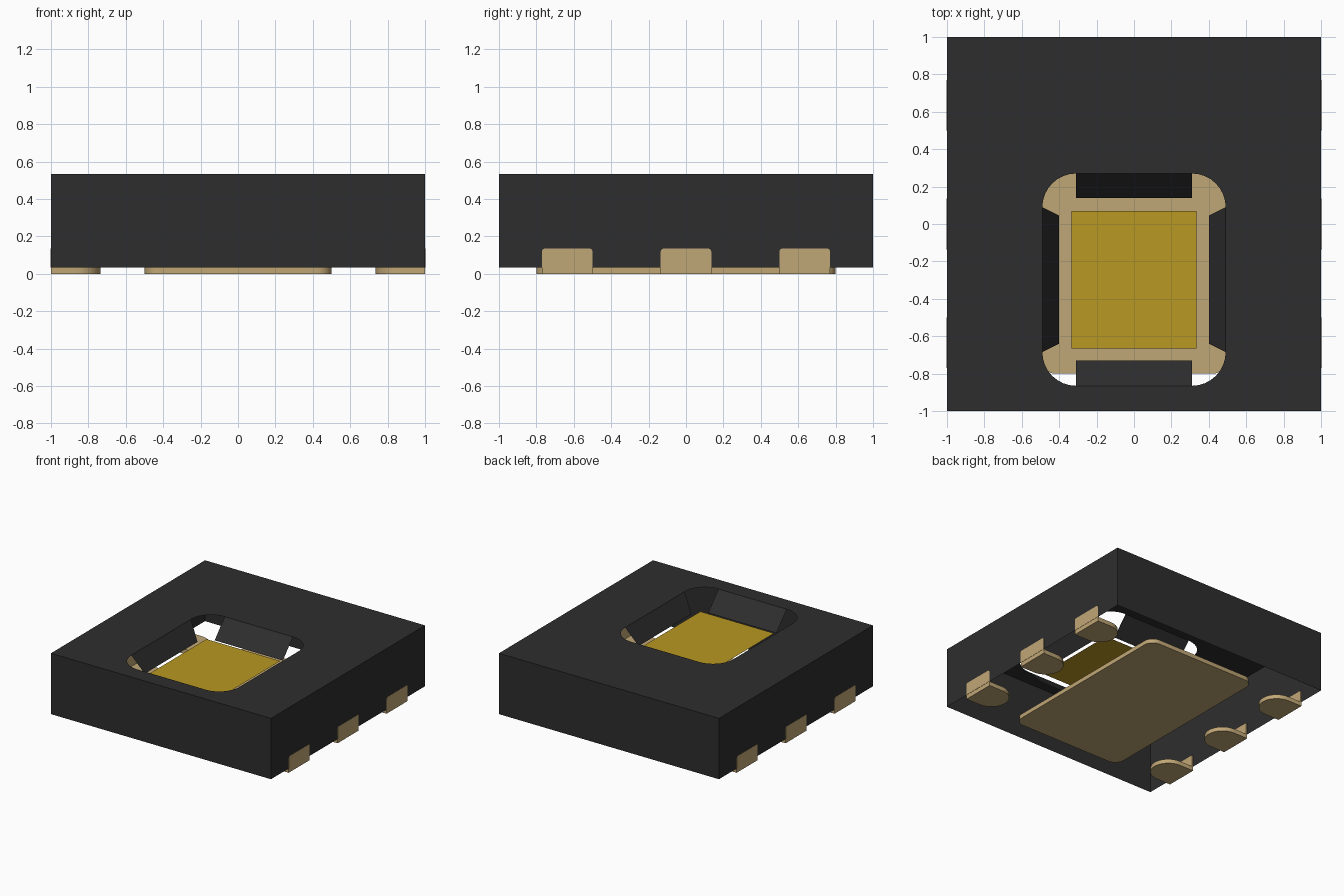
import bpy, bmesh
from math import cos, sin, pi

if "Cube" in bpy.data.objects:
    bpy.data.objects.remove(bpy.data.objects["Cube"])


def material(name, rgb):
    m = bpy.data.materials.new(name)
    m.use_nodes = True
    m.diffuse_color = (*rgb, 1)
    m.node_tree.nodes["Principled BSDF"].inputs["Base Color"].default_value = (*rgb, 1)
    return m


BLACK = material("black plastic", (0.027, 0.027, 0.027))
TAN = material("tan metal", (0.53, 0.385, 0.18))
GOLD = material("gold", (0.48, 0.315, 0.016))

BASE, TOP = 0.035, 0.535      # underside and upper face of the housing
FLAP_Z, DIE_Z = 0.39, 0.42


def finish(name, bm, mat, smooth=False):
    mesh = bpy.data.meshes.new(name)
    bm.to_mesh(mesh)
    bm.free()
    ob = bpy.data.objects.new(name, mesh)
    bpy.context.collection.objects.link(ob)
    mesh.materials.append(mat)
    if smooth:
        bpy.ops.object.select_all(action='DESELECT')
        ob.select_set(True)
        bpy.context.view_layer.objects.active = ob
        bpy.ops.object.shade_smooth_by_angle()
    return ob


def rounded(x0, x1, y0, y1, radii, steps=8):
    """Rectangle outline; radii start at the +x +y corner, anticlockwise."""
    corners = [(x1, y1, -1, -1), (x0, y1, 1, -1), (x0, y0, 1, 1), (x1, y0, -1, 1)]
    pts = []
    for i, ((x, y, sx, sy), r) in enumerate(zip(corners, radii)):
        if r == 0:
            pts.append((x, y))
            continue
        for k in range(steps + 1):
            a = pi / 2 * (i + k / steps)
            pts.append((x + sx * r + r * cos(a), y + sy * r + r * sin(a)))
    return pts


def slab(name, points, offset, mat):
    """Extrude a closed outline of 3D points by an offset."""
    bm = bmesh.new()
    face = bm.faces.new([bm.verts.new(p) for p in points])
    out = bmesh.ops.extrude_face_region(bm, geom=[face], use_keep_orig=True)
    bmesh.ops.translate(bm, vec=offset,
                        verts=[g for g in out["geom"] if isinstance(g, bmesh.types.BMVert)])
    bmesh.ops.remove_doubles(bm, verts=bm.verts, dist=1e-5)
    bmesh.ops.recalc_face_normals(bm, faces=bm.faces)
    return finish(name, bm, mat, True)


def loop(bm, points):
    vs = [bm.verts.new(p) for p in points]
    return vs, [bm.edges.new((vs[i - 1], vs[i])) for i in range(len(vs))]


# Housing: thin shell, open below, with a rounded window in the top
bm = bmesh.new()
square = rounded(-1, 1, -1, 1, [0] * 4)
outer, outer_edges = loop(bm, [(x, y, TOP) for x, y in square])
window = rounded(-0.49, 0.49, -0.865, 0.27, [0.18] * 4)
_, inner_edges = loop(bm, [(x, y, TOP) for x, y in window])
bmesh.ops.triangle_fill(bm, edges=outer_edges + inner_edges,
                        use_beauty=True, normal=(0, 0, 1))
low = [bm.verts.new((x, y, BASE)) for x, y in square]
for i in range(4):
    bm.faces.new((outer[i - 1], low[i - 1], low[i], outer[i]))
finish("housing", bm, BLACK)


# Sloping flaps around the window
def flap(name, points):
    bm = bmesh.new()
    f = bm.faces.new([bm.verts.new(p) for p in points])
    f.normal_update()
    if f.normal.z < 0:
        f.normal_flip()
    finish(name, bm, BLACK)


for side, s in (("left", 1), ("right", -1)):
    flap(side + "_flap", [(s * 0.49, 0.09, TOP), (s * 0.4, 0.045, FLAP_Z),
                          (s * 0.4, -0.64, FLAP_Z), (s * 0.49, -0.685, TOP)])
for side, y_top, y_low in (("back", 0.27, 0.14), ("front", -0.865, -0.73)):
    flap(side + "_flap", [(-0.31, y_top, TOP), (0.31, y_top, TOP),
                          (0.31, y_low, FLAP_Z), (-0.31, y_low, FLAP_Z)])

# Gold plate inside the window
bm = bmesh.new()
bm.faces.new([bm.verts.new((x, y, DIE_Z))
              for x, y in rounded(-0.335, 0.335, -0.665, 0.07, [0] * 4)])
finish("gold_plate", bm, GOLD)

# Large base pad
slab("base_pad", [(x, y, 0) for x, y in rounded(-0.5, 0.5, -0.8, 0.8, [0.08] * 4)],
     (0, 0, BASE), TAN)

# Side contacts: round-ended foot and upright tab
R = 0.135
for side, s in (("left", 1), ("right", -1)):
    for place, yc in (("front", -0.635), ("middle", 0), ("back", 0.635)):
        foot = rounded(0.735, 1, yc - R, yc + R, [0, R - 0.0005, R - 0.0005, 0])
        slab(f"{side}_{place}_foot", [(s * x, y, 0) for x, y in foot],
             (0, 0, BASE), TAN)
        tab = rounded(yc - R, yc + R, BASE, 0.135, [0.015, 0.015, 0, 0], 3)
        slab(f"{side}_{place}_tab", [(s * 0.99, y, z) for y, z in tab],
             (s * 0.012, 0, 0), TAN)
